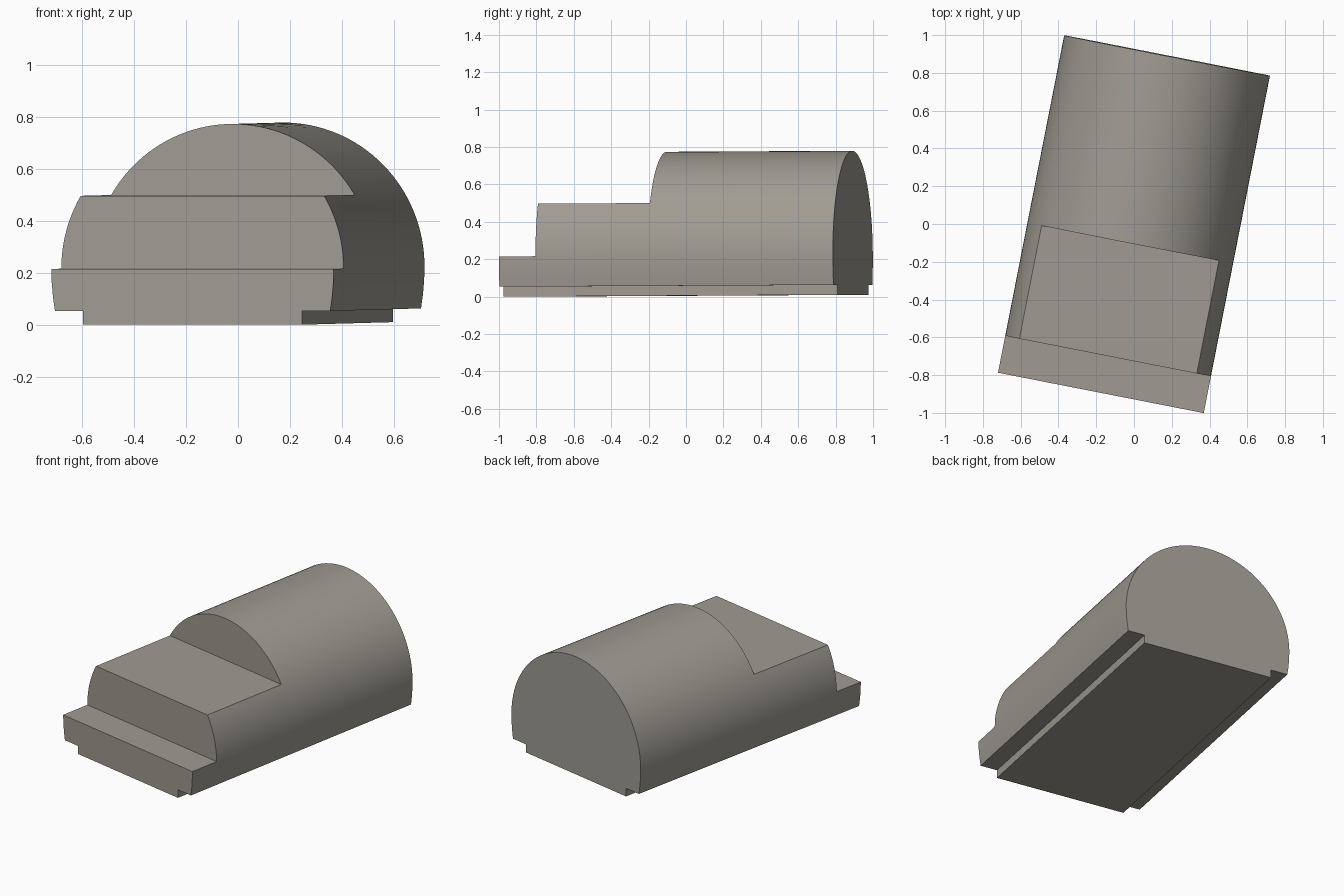
import bpy
import bmesh
from math import radians, sin, cos, pi
from mathutils import Vector, Matrix

cube = bpy.data.objects.get("Cube")
if cube:
    bpy.data.objects.remove(cube, do_unlink=True)

RADIUS, CENTRE_Z = 0.555, 0.215
HALF_LENGTH = 0.91
SHOULDER_Z, RAIL_HALF = 0.053, 0.43
STEPS = 64

stone = bpy.data.materials.new("warm_grey")
stone.use_nodes = True
colour = (0.35, 0.33, 0.29, 1)
stone.diffuse_color = colour
stone.node_tree.nodes["Principled BSDF"].inputs["Base Color"].default_value = colour


def new_object(name, bm):
    bmesh.ops.recalc_face_normals(bm, faces=bm.faces)
    mesh = bpy.data.meshes.new(name)
    bm.to_mesh(mesh)
    bm.free()
    obj = bpy.data.objects.new(name, mesh)
    bpy.context.collection.objects.link(obj)
    return obj


def box(name, low, high):
    low, high = Vector(low), Vector(high)
    bm = bmesh.new()
    bmesh.ops.create_cube(bm, size=1, matrix=Matrix.Translation((low + high) / 2)
                          @ Matrix.Diagonal((*(high - low), 1)))
    return new_object(name, bm)


# Cross-section: half circle on slightly drawn-in sides, with a narrower foot
arch = [(RADIUS * cos(pi * i / STEPS), CENTRE_Z + RADIUS * sin(pi * i / STEPS))
        for i in range(STEPS + 1)]
side = [(RADIUS - 0.014 * t * t, CENTRE_Z + (SHOULDER_Z - CENTRE_Z) * t)
        for t in (0.33, 0.67, 1)]
side += [(RAIL_HALF, SHOULDER_Z), (RAIL_HALF, 0)]
profile = arch + [(-x, z) for x, z in side] + side[::-1]

# Vaulted body extruded along its length
bm = bmesh.new()
face = bm.faces.new([bm.verts.new((x, -HALF_LENGTH, z)) for x, z in profile])
ends = bmesh.ops.extrude_face_region(bm, geom=[face], use_keep_orig=True)["geom"]
bmesh.ops.translate(bm, vec=(0, 2 * HALF_LENGTH, 0),
                    verts=[v for v in ends if isinstance(v, bmesh.types.BMVert)])
body = new_object("vaulted_body", bm)
body.data.materials.append(stone)

# Two stepped notches cut from the front
cutters = [box("upper_step_cutter", (-1, -1.2, 0.496), (1, -0.10, 1)),
           box("front_ledge_cutter", (-1, -1.2, CENTRE_Z), (1, -0.71, 1))]
bpy.ops.object.select_all(action='DESELECT')
bpy.context.view_layer.objects.active = body
body.select_set(True)
for cutter in cutters:
    cutter.hide_render = True
    cut = body.modifiers.new("step", 'BOOLEAN')
    cut.operation = 'DIFFERENCE'
    cut.solver = 'EXACT'
    cut.object = cutter
    bpy.ops.object.modifier_apply(modifier=cut.name)
    bpy.data.objects.remove(cutter, do_unlink=True)

# Smooth vault with sharp steps, turned and slightly pitched
bpy.ops.object.shade_smooth_by_angle(angle=radians(25))
body.rotation_euler = (radians(0.31), 0, radians(-11.1))
body.location.z = 0.005
